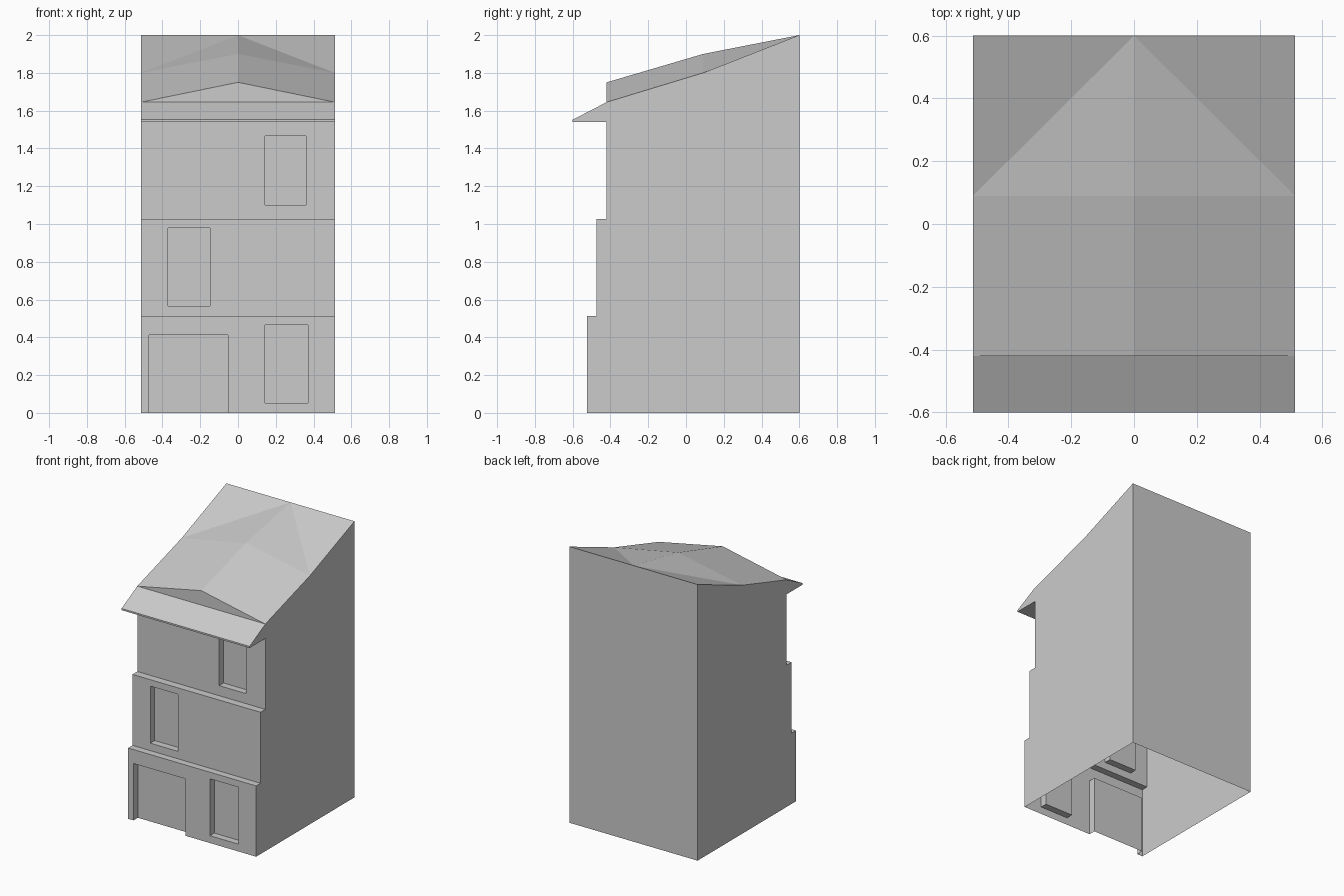
import bpy

if "Cube" in bpy.data.objects:
    bpy.data.objects.remove(bpy.data.objects["Cube"])

W = 0.513            # half width of the house
BACK = 0.6
DEPTH = 0.05         # depth of window and door recesses
EAVE_Z = 1.54


def make(name, faces):
    """Object from a list of faces, each a list of points; shared points merge."""
    verts, index, polys = [], {}, []
    for face in faces:
        poly = []
        for p in face:
            key = tuple(round(c, 5) for c in p)
            if key not in index:
                index[key] = len(verts)
                verts.append(key)
            poly.append(index[key])
        polys.append(poly)
    mesh = bpy.data.meshes.new(name)
    mesh.from_pydata(verts, [], polys)
    mesh.update()
    ob = bpy.data.objects.new(name, mesh)
    bpy.context.collection.objects.link(ob)
    return ob


def front(x0, x1, z0, z1, y):
    """Quad facing the front."""
    return [(x0, y, z0), (x1, y, z0), (x1, y, z1), (x0, y, z1)]


def across(a, b, x0=-W, x1=W):
    """Quad spanning the width between two (y, z) points, a in front of b."""
    return [(x0, *a), (x1, *a), (x1, *b), (x0, *b)]


def storey(name, y, z0, z1, openings, ledge_y=None):
    """Front wall with recessed openings (x0, x1, z0, z1) and a ledge on top."""
    wall, x = [], -W
    for n, (a, b, c, d) in enumerate(openings):
        wall.append(front(x, a, z0, z1, y))
        wall.append(front(a, b, d, z1, y))
        if c > z0:
            wall.append(front(a, b, z0, c, y))
        x = b
        q = y + DEPTH
        recess = [
            front(a, b, c, d, q),
            [(a, y, c), (a, q, c), (a, q, d), (a, y, d)],
            [(b, y, c), (b, y, d), (b, q, d), (b, q, c)],
            across((y, d), (q, d), a, b)[::-1],
        ]
        if c > 0:
            recess.append(across((y, c), (q, c), a, b))
        make(f"{name}_{'window' if c > 0 else 'door'}_{n + 1}", recess)
    wall.append(front(x, W, z0, z1, y))
    if ledge_y is not None:
        wall.append(across((y, z1), (ledge_y, z1)))
    make(name + "_front_wall", wall)


# Stepped storeys
storey("ground_floor", -0.525, 0, 0.513,
       [(-0.47, -0.053, 0, 0.412), (0.143, 0.37, 0.053, 0.465)], -0.475)
storey("middle_floor", -0.475, 0.513, 1.027, [(-0.37, -0.147, 0.567, 0.98)], -0.42)
storey("top_floor", -0.42, 1.027, EAVE_Z, [(0.143, 0.36, 1.1, 1.467)])

# Side walls from one profile, including the eave ends, and the back wall
profile = [(-0.525, 0), (BACK, 0), (BACK, 2), (0.09, 1.8), (-0.42, 1.645),
           (-0.6, 1.552), (-0.6, EAVE_Z), (-0.42, EAVE_Z), (-0.42, 1.027),
           (-0.475, 1.027), (-0.475, 0.513), (-0.525, 0.513)]
make("side_and_back_walls", [
    [(W, *p) for p in profile],
    [(-W, *p) for p in reversed(profile)],
    front(-W, W, 0, 2, BACK)[::-1],
])

# Sloping eave with thin fascia and flat soffit
make("eave", [
    across((-0.6, 1.552), (-0.42, 1.645)),
    front(-W, W, EAVE_Z, 1.552, -0.6),
    across((-0.6, EAVE_Z), (-0.42, EAVE_Z))[::-1],
])

# Roof with a low ridge that flattens out towards the back
ridge = [(0, -0.42, 1.75), (0, 0.09, 1.9), (0, BACK, 2)]
roof = [[(-W, -0.42, 1.645), (W, -0.42, 1.645), ridge[0]]]
for s in (-1, 1):
    e = [(s * W, -0.42, 1.645), (s * W, 0.09, 1.8), (s * W, BACK, 2)]
    half = [[e[0], e[1], ridge[1], ridge[0]],
            [e[1], ridge[2], ridge[1]],
            [e[1], e[2], ridge[2]]]
    roof += half if s > 0 else [f[::-1] for f in half]
make("roof", roof)
